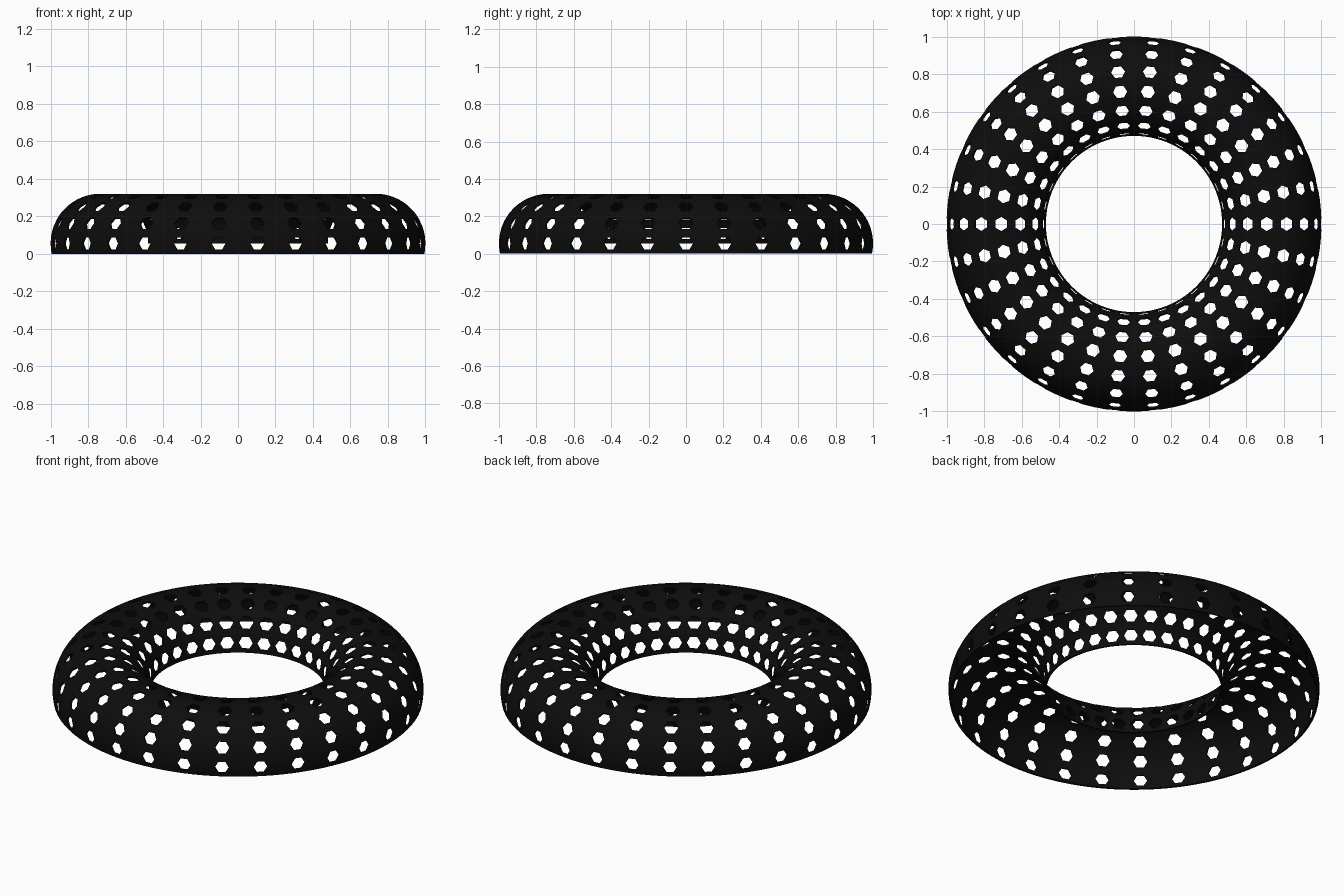
import bpy, bmesh
from math import pi, sin, cos, radians

if "Cube" in bpy.data.objects:
    bpy.data.objects.remove(bpy.data.objects["Cube"])

R, r = 0.735, 0.265          # ring radius and tube radius
Z0 = r * sin(radians(12))    # height of the tube centre
COLS, ROWS = 30, 8           # holes around the ring, holes around the tube
DT, DP = 2 * pi / COLS, radians(24)
HOLE = 0.038                 # hexagon hole radius
N = 24                       # points around each hole


def on_torus(t, p):
    rad = R + r * cos(p)
    return (rad * cos(t), rad * sin(t), Z0 + r * sin(p))


def hexagon(k):
    """Point k of N along a hexagon outline with corners left and right."""
    side, f = divmod(k * 6 / N, 1)
    a, b = side * pi / 3, (side + 1) * pi / 3
    return (HOLE * (cos(a) * (1 - f) + cos(b) * f),
            HOLE * (sin(a) * (1 - f) + sin(b) * f))


def square(k):
    """Point k of N along a unit cell border, starting at the middle right."""
    q = N // 4
    side, f = divmod((k + q // 2) % N, q)
    s = f / q - 0.5
    return [(0.5, s), (-s, 0.5), (-0.5, -s), (s, -0.5)][side]


# Perforated shell: one cell with a hexagonal hole, repeated over the tube
bm = bmesh.new()
for j in range(ROWS):
    pc = j * DP
    rad = R + r * cos(pc)
    for i in range(COLS):
        tc = i * DT
        rings = []
        for m in (0, 0.5, 1):
            ring = []
            for k in range(N):
                hx, hy = hexagon(k)
                sx, sy = square(k)
                t = tc + (1 - m) * hx / rad + m * sx * DT
                p = pc + (1 - m) * hy / r + m * sy * DP
                ring.append(bm.verts.new(on_torus(t, p)))
            rings.append(ring)
        for a, b in zip(rings, rings[1:]):
            for k in range(N):
                n = (k + 1) % N
                bm.faces.new((a[k], b[k], b[n], a[n]))
bmesh.ops.remove_doubles(bm, verts=bm.verts, dist=1e-4)

me = bpy.data.meshes.new("perforated_ring")
bm.to_mesh(me)
bm.free()
ring = bpy.data.objects.new("perforated_ring", me)
bpy.context.collection.objects.link(ring)

# Wall thickness, growing inward
solid = ring.modifiers.new("wall", 'SOLIDIFY')
solid.thickness = 0.01
solid.offset = -1

# Black finish
mat = bpy.data.materials.new("black")
mat.diffuse_color = (0.004, 0.004, 0.004, 1)
mat.use_nodes = True
mat.node_tree.nodes["Principled BSDF"].inputs["Base Color"].default_value = mat.diffuse_color
me.materials.append(mat)

bpy.context.view_layer.objects.active = ring
ring.select_set(True)
bpy.ops.object.modifier_apply(modifier="wall")
bpy.ops.object.shade_smooth_by_angle(angle=radians(30))
